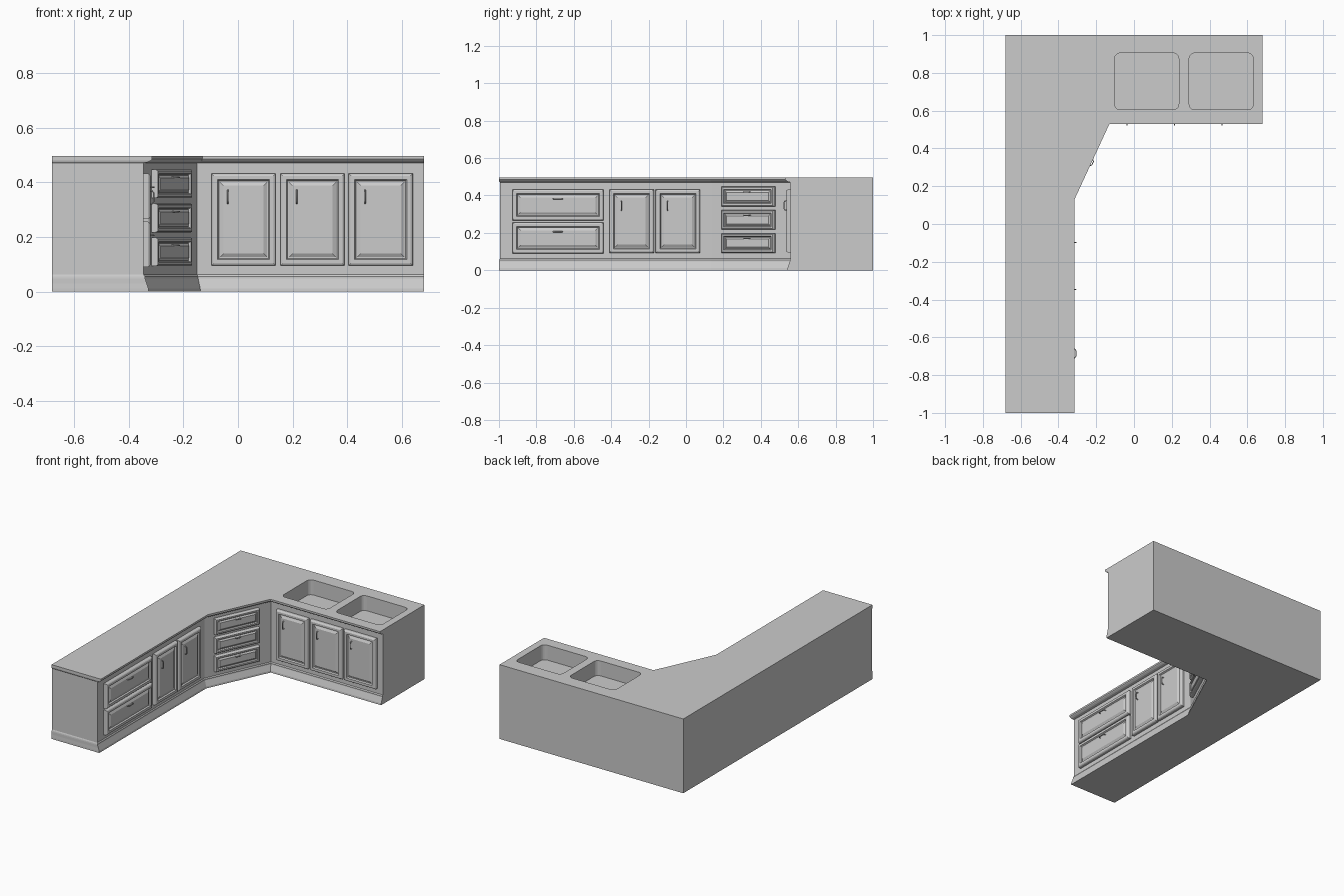
import bpy, bmesh, math
from mathutils import Vector, Matrix

if "Cube" in bpy.data.objects:
    bpy.data.objects.remove(bpy.data.objects["Cube"])

INSET = 0.03          # cabinet face set back from the worktop edge
A, B = Vector((-0.315, 0.13)), Vector((-0.13, 0.53))
D = (B - A).normalized()
N1, N2, N3 = Vector((-1, 0)), Vector((-D.y, D.x)), Vector((0, 1))


def miter(p, na, nb, d):
    return p + (na + nb) * d / (1 + na.dot(nb))


def outline(d, end):
    a, b = miter(A, N1, N2, d), miter(B, N2, N3, d)
    return [(-0.68, -1 + end), (-0.315 - d, -1 + end), a[:], b[:],
            (0.68, 0.53 + d), (0.68, 1), (-0.68, 1)]


def make_object(name, bm):
    bmesh.ops.recalc_face_normals(bm, faces=bm.faces)
    me = bpy.data.meshes.new(name)
    bm.to_mesh(me)
    bm.free()
    ob = bpy.data.objects.new(name, me)
    bpy.context.collection.objects.link(ob)
    return ob


def loft(name, rings):
    """Closed skin through a stack of rings with equal point counts."""
    bm = bmesh.new()
    vs = [[bm.verts.new(p) for p in r] for r in rings]
    n = len(vs[0])
    for lo, hi in zip(vs, vs[1:]):
        for i in range(n):
            bm.faces.new((lo[i], lo[(i + 1) % n], hi[(i + 1) % n], hi[i]))
    bm.faces.new(vs[0][::-1])
    bm.faces.new(vs[-1])
    return make_object(name, bm)


# Cabinet carcass with flared plinth and moulded worktop: z, front inset, end inset
levels = [(0, 0.012, 0), (0.012, 0.013, 0), (0.03, 0.019, 0.001), (0.048, 0.025, 0.001),
          (0.055, 0.025, 0.002), (0.062, INSET, 0.005), (0.470, INSET, 0.005),
          (0.474, 0.014, 0.002), (0.480, 0.004, 0), (0.485, 0, 0), (0.497, 0, 0)]
body = loft("cabinet_and_worktop",
            [[(x, y, z) for x, y in outline(d, e)] for z, d, e in levels])

# Sink basins cut into the worktop
for x0, x1 in ((-0.103, 0.237), (0.292, 0.632)):
    bm = bmesh.new()
    bmesh.ops.create_cube(bm, size=1)
    bmesh.ops.scale(bm, vec=(x1 - x0, 0.30, 0.20), verts=bm.verts)
    bmesh.ops.translate(bm, vec=((x0 + x1) / 2, 0.755, 0.497), verts=bm.verts)
    upright = [e for e in bm.edges if abs(e.verts[0].co.z - e.verts[1].co.z) > 0.1]
    bmesh.ops.bevel(bm, geom=upright, offset=0.03, segments=5, profile=0.5, affect='EDGES')
    cutter = make_object("basin_cutter", bm)
    cutter.hide_render = True
    mod = body.modifiers.new("basin", 'BOOLEAN')
    mod.operation, mod.object, mod.solver = 'DIFFERENCE', cutter, 'EXACT'
    bpy.context.view_layer.objects.active = body
    bpy.ops.object.modifier_apply(modifier=mod.name)
    bpy.data.objects.remove(cutter)


def face_matrix(origin, u):
    """Local frame of a cabinet front: x along it, y up, z outwards."""
    n = Vector((u[1], -u[0], 0))
    m = Matrix((Vector((u[0], u[1], 0)), Vector((0, 0, 1)), n)).transposed().to_4x4()
    m.translation = Vector((origin[0], origin[1], 0))
    return m


LEFT = face_matrix((-0.315 - INSET, 0), (0, 1))
BACK = face_matrix((0, 0.53 + INSET), (1, 0))
mid = (miter(A, N1, N2, INSET) + miter(B, N2, N3, INSET)) / 2
CORNER = face_matrix(mid, D)


# Raised-panel fronts: edge inset, height
PANEL = [(0, -0.004), (0, 0.016), (0.003, 0.021), (0.008, 0.024), (0.022, 0.024),
         (0.027, 0.015), (0.031, 0.015), (0.044, 0.022)]


def panel(name, m, a0, a1, b0, b1, s=1.0):
    rings = []
    for i, h in PANEL:
        i *= s
        rings.append([(a0 + i, b0 + i, h), (a1 - i, b0 + i, h),
                      (a1 - i, b1 - i, h), (a0 + i, b1 - i, h)])
    loft(name, rings).matrix_world = m


def handle(name, m, a, b, length, vertical):
    """Bowed pull with a round section."""
    cu = bpy.data.curves.new(name, 'CURVE')
    cu.dimensions, cu.bevel_depth, cu.bevel_resolution = '3D', 0.0028, 1
    cu.use_fill_caps = True
    sp = cu.splines.new('POLY')
    path = [(-0.5, 0.018), (-0.48, 0.031), (-0.3, 0.037), (0.3, 0.037), (0.48, 0.031), (0.5, 0.018)]
    sp.points.add(len(path) - 1)
    for p, (t, h) in zip(sp.points, path):
        t *= length
        p.co = (a, b + t, h, 1) if vertical else (a + t, b, h, 1)
    tmp = bpy.data.objects.new("tmp", cu)
    bpy.context.collection.objects.link(tmp)
    dg = bpy.context.evaluated_depsgraph_get()
    me = bpy.data.meshes.new_from_object(tmp.evaluated_get(dg))
    bpy.data.objects.remove(tmp)
    ob = bpy.data.objects.new(name, me)
    bpy.context.collection.objects.link(ob)
    ob.matrix_world = m


# Three doors under the sinks
for x in (-0.097, 0.155, 0.405):
    panel("sink_door", BACK, x, x + 0.235, 0.095, 0.432)
    handle("sink_door_handle", BACK, x + 0.06, 0.347, 0.05, True)

# Two doors on the long run
for y in (-0.41, -0.162):
    panel("side_door", LEFT, y, y + 0.238, 0.093, 0.432)
    handle("side_door_handle", LEFT, y + 0.064, 0.345, 0.05, True)

# Two wide drawers at the end of the long run
for z in (0.09, 0.266):
    panel("wide_drawer", LEFT, -0.928, -0.441, z, z + 0.166)
    handle("wide_drawer_handle", LEFT, -0.685, z + 0.116, 0.052, False)

# Three small drawers on the angled corner
for z in (0.093, 0.217, 0.342):
    panel("corner_drawer", CORNER, -0.167, 0.143, z, z + 0.105, 0.7)
    handle("corner_drawer_handle", CORNER, -0.012, z + 0.076, 0.034, False)
